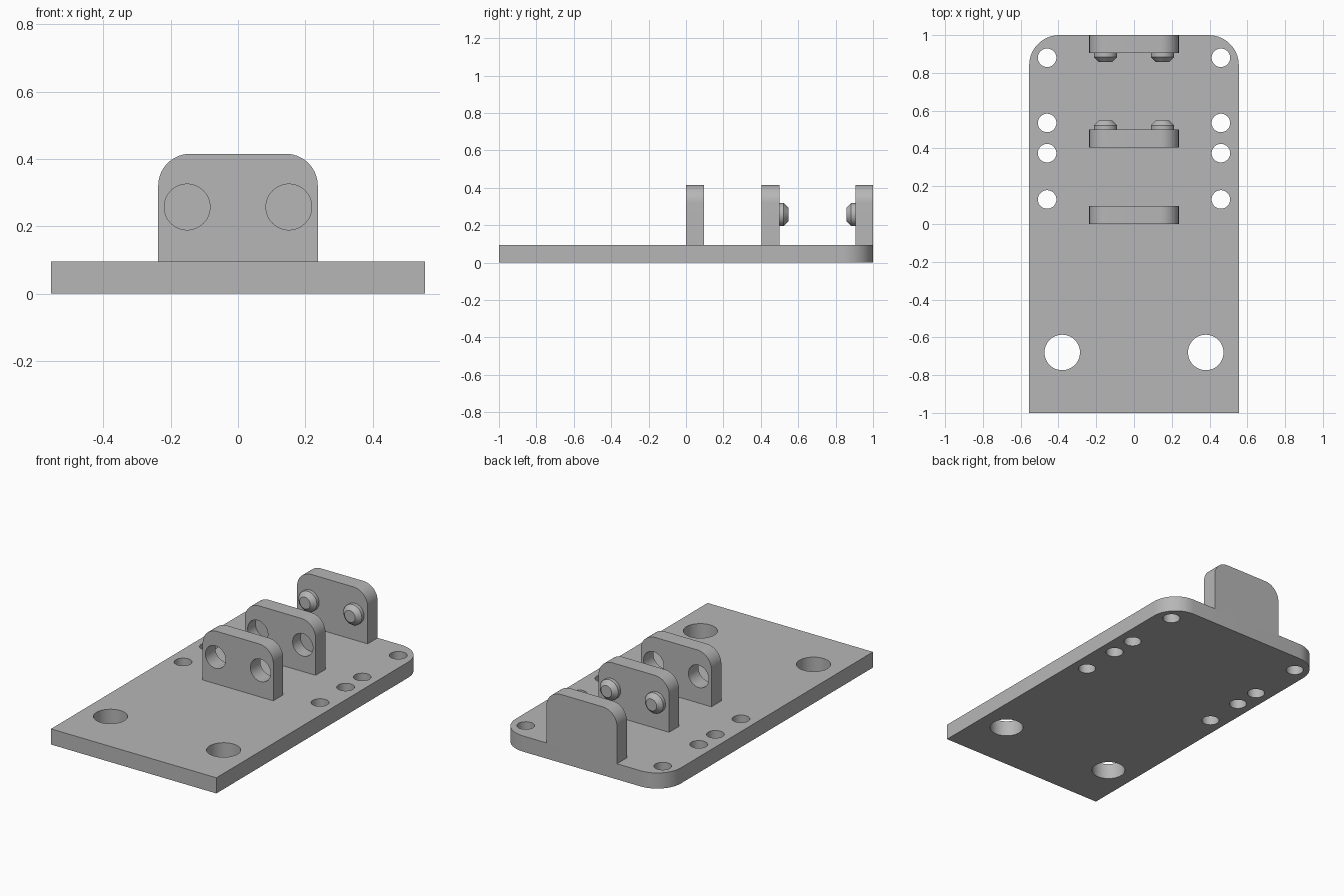
import bpy, bmesh, math
from mathutils import Matrix

if "Cube" in bpy.data.objects:
    bpy.data.objects.remove(bpy.data.objects["Cube"])

T = 0.095  # plate and tab thickness
grey = bpy.data.materials.new("plain_grey")
grey.diffuse_color = (0.47, 0.47, 0.47, 1)
grey.use_nodes = True
grey.node_tree.nodes["Principled BSDF"].inputs["Base Color"].default_value = grey.diffuse_color


def circle(r, x=0.0, y=0.0, n=48):
    return [(x + r * math.cos(2 * math.pi * i / n),
             y + r * math.sin(2 * math.pi * i / n)) for i in range(n)]


def round_top(w, y0, y1, r, n=14):
    """Rectangle outline whose two upper corners are rounded."""
    pts = [(-w, y0), (w, y0)]
    for cx, start in ((w - r, 0), (r - w, 90)):
        for i in range(n + 1):
            a = math.radians(start + 90 * i / n)
            pts.append((cx + r * math.cos(a), y1 - r + r * math.sin(a)))
    return pts


def skin(bm, layers):
    """Closed solid through (outline, z) layers of equal point count."""
    loops = [[bm.verts.new((x, y, z)) for x, y in pts] for pts, z in layers]
    n = len(loops[0])
    bm.faces.new(loops[0][::-1])
    bm.faces.new(loops[-1])
    for a, b in zip(loops, loops[1:]):
        for i in range(n):
            j = (i + 1) % n
            bm.faces.new((a[i], a[j], b[j], b[i]))


def make(name, solids, matrix=Matrix()):
    bm = bmesh.new()
    for layers in solids:
        skin(bm, layers)
    bmesh.ops.recalc_face_normals(bm, faces=bm.faces)
    me = bpy.data.meshes.new(name)
    bm.to_mesh(me)
    bm.free()
    me.materials.append(grey)
    ob = bpy.data.objects.new(name, me)
    bpy.context.collection.objects.link(ob)
    ob.matrix_world = matrix
    return ob


def finish(ob, cutter=None):
    """Cut the holes, then smooth the curved walls."""
    bpy.ops.object.select_all(action='DESELECT')
    ob.select_set(True)
    bpy.context.view_layer.objects.active = ob
    if cutter:
        mod = ob.modifiers.new("holes", 'BOOLEAN')
        mod.operation = 'DIFFERENCE'
        mod.solver = 'EXACT'
        mod.object = cutter
        bpy.context.view_layer.update()
        bpy.ops.object.modifier_apply(modifier=mod.name)
        bpy.data.objects.remove(cutter)
    bpy.ops.object.shade_smooth_by_angle(angle=math.radians(25))


# Base plate with rows of small holes and two large holes
base = make("base_plate", [[(round_top(0.555, -1, 1, 0.16), 0),
                            (round_top(0.555, -1, 1, 0.16), T)]])
holes = [(0.46, y, 0.049) for y in (0.88, 0.535, 0.375, 0.13)] + [(0.38, -0.68, 0.094)]
finish(base, make("base_holes", [[(circle(r, s * x, y), -0.1), (circle(r, s * x, y), 0.2)]
                                 for x, y, r in holes for s in (-1, 1)]))

# Upright tabs: drawn flat, stood up so local z points to the front
PIN_X, PIN_Z = 0.151, 0.257
STAND = Matrix.Rotation(math.pi / 2, 4, 'X')
tab_outline = round_top(0.237, T - 0.005, 0.415, 0.095)


def tab(name, y_back, hole_from=None, pin_dir=0):
    m = Matrix.Translation((0, y_back, 0)) @ STAND
    ob = make(name, [[(tab_outline, 0), (tab_outline, T)]], m)
    cutter = None
    if hole_from is not None:
        cutter = make(name + "_holes", [[(circle(0.068, s * PIN_X, PIN_Z), hole_from),
                                         (circle(0.068, s * PIN_X, PIN_Z), T + 0.1)]
                                        for s in (-1, 1)], m)
    finish(ob, cutter)
    # Tapered locating pins
    if pin_dir:
        face = T if pin_dir > 0 else 0
        prof = ((0.062, -0.005), (0.062, 0.022), (0.036, 0.048))
        finish(make(name + "_pins", [[(circle(r, s * PIN_X, PIN_Z), face + pin_dir * d)
                                      for r, d in prof] for s in (-1, 1)], m))


tab("front_tab", T, hole_from=-0.1)
tab("middle_tab", 0.5, hole_from=0.02, pin_dir=-1)
tab("back_tab", 1.0, pin_dir=1)
